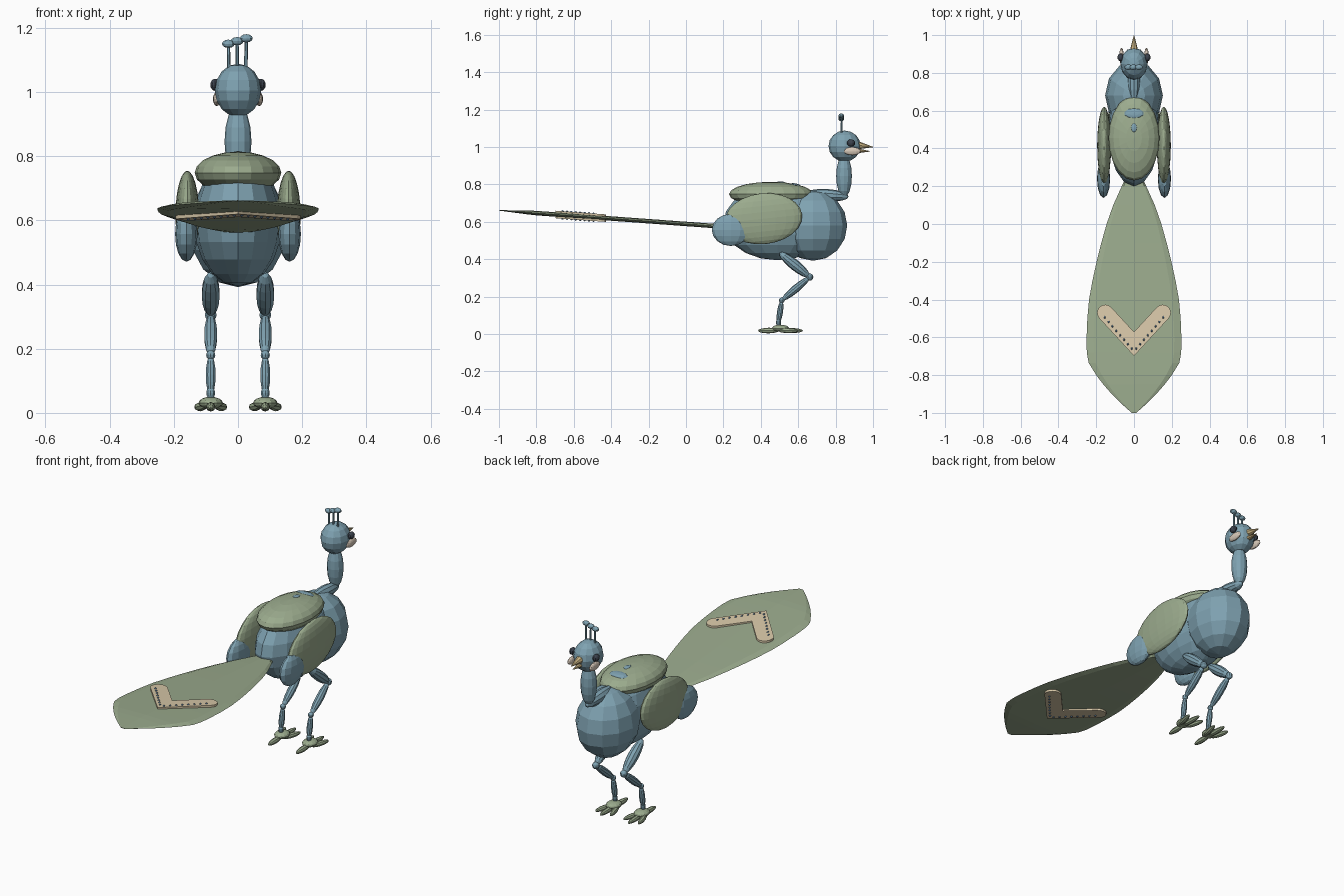
import bpy, bmesh, math
from mathutils import Vector, Matrix

if "Cube" in bpy.data.objects:
    bpy.data.objects.remove(bpy.data.objects["Cube"])


def material(name, rgb):
    m = bpy.data.materials.new(name)
    m.diffuse_color = (*rgb, 1)
    m.use_nodes = True
    m.node_tree.nodes["Principled BSDF"].inputs["Base Color"].default_value = m.diffuse_color
    return m


BLUE = material("dusty_blue", (0.21, 0.36, 0.44))
GREEN = material("sage_green", (0.33, 0.41, 0.27))
CREAM = material("cream", (0.70, 0.59, 0.40))
PALE = material("pale_cheek", (0.69, 0.59, 0.49))
HORN = material("beak_tan", (0.60, 0.46, 0.23))
DARK = material("dark_eye", (0.045, 0.055, 0.075))
DOT = material("deep_blue", (0.12, 0.24, 0.40))


def finish(name, bm, mat):
    bmesh.ops.recalc_face_normals(bm, faces=bm.faces)
    me = bpy.data.meshes.new(name)
    bm.to_mesh(me)
    bm.free()
    me.materials.append(mat)
    ob = bpy.data.objects.new(name, me)
    bpy.context.collection.objects.link(ob)
    return ob


def ellipsoid(name, loc, r, mat, seg=12, rings=8, pitch=0):
    bm = bmesh.new()
    mx = (Matrix.Translation(loc) @ Matrix.Rotation(math.radians(pitch), 4, 'X')
          @ Matrix.Diagonal((*r, 1)))
    bmesh.ops.create_uvsphere(bm, u_segments=seg, v_segments=rings, radius=1, matrix=mx)
    return finish(name, bm, mat)


def limb(name, a, b, r, mat, seg=10, rings=8, flat=1.0):
    """Long ellipsoid stretched from a to b."""
    a, b = Vector(a), Vector(b)
    d = b - a
    bm = bmesh.new()
    mx = (Matrix.Translation((a + b) / 2) @ d.to_track_quat('Z', 'Y').to_matrix().to_4x4()
          @ Matrix.Diagonal((r, r * flat, d.length / 2, 1)))
    bmesh.ops.create_uvsphere(bm, u_segments=seg, v_segments=rings, radius=1, matrix=mx)
    return finish(name, bm, mat)


def cone(name, a, b, r1, r2, mat, seg=8, flat=1.0):
    a, b = Vector(a), Vector(b)
    d = b - a
    bm = bmesh.new()
    mx = (Matrix.Translation((a + b) / 2) @ d.to_track_quat('Z', 'Y').to_matrix().to_4x4()
          @ Matrix.Diagonal((1, flat, 1, 1)))
    bmesh.ops.create_cone(bm, cap_ends=True, segments=seg, radius1=r1, radius2=r2,
                          depth=d.length, matrix=mx)
    return finish(name, bm, mat)


# Torso
ellipsoid("body", (0, 0.49, 0.595), (0.137, 0.29, 0.2), BLUE, 16, 10)
ellipsoid("chest", (0, 0.68, 0.58), (0.153, 0.182, 0.188), BLUE)
ellipsoid("back_saddle", (0, 0.455, 0.748), (0.135, 0.225, 0.066), GREEN, 20, 10)
ellipsoid("front_back_patch", (0, 0.585, 0.797), (0.052, 0.028, 0.009), BLUE, 10, 6, -10)
ellipsoid("rear_back_patch", (0, 0.51, 0.81), (0.016, 0.025, 0.006), BLUE, 8, 6, -5)

# Neck and head
limb("neck_base", (0, 0.64, 0.75), (0, 0.87, 0.735), 0.033, BLUE)
ellipsoid("neck", (0, 0.845, 0.845), (0.042, 0.042, 0.115), BLUE)
ellipsoid("head", (0, 0.848, 1.005), (0.072, 0.086, 0.083), BLUE)
cone("upper_beak", (0, 0.915, 1.01), (0, 1.0, 1.0), 0.023, 0.001, HORN)
cone("lower_beak", (0, 0.915, 0.98), (0, 0.985, 0.977), 0.017, 0.001, HORN, flat=0.8)

# Crest
for base, tip, z in ((-0.028, -0.03, 1.15), (-0.002, -0.003, 1.158), (0.024, 0.026, 1.167)):
    cone("crest_stalk", (base, 0.832, 1.06), (tip, 0.832, z), 0.006, 0.005, BLUE, 6)
    ellipsoid("crest_tip", (tip, 0.83, z), (0.021, 0.015, 0.013), BLUE, 10, 6)

# Paired parts
for side, s in (("left", -1), ("right", 1)):
    ellipsoid(side + "_eye", (s * 0.071, 0.882, 1.022), (0.016, 0.022, 0.019), DARK, 10, 8)
    ellipsoid(side + "_cheek", (s * 0.066, 0.889, 0.978), (0.012, 0.045, 0.022), PALE, 12, 8)

    # Wings
    ellipsoid(side + "_wing", (s * 0.158, 0.415, 0.617), (0.037, 0.207, 0.136), GREEN, 20, 12, 6)
    ellipsoid(side + "_wing_tip", (s * 0.161, 0.24, 0.557), (0.035, 0.102, 0.086), BLUE, 12, 8)

    # Leg segments and joints
    x = s * 0.085
    hip, knee, ankle, heel = (x, 0.5, 0.435), (x, 0.662, 0.305), (x, 0.512, 0.18), (x, 0.493, 0.055)
    limb(side + "_thigh", hip, knee, 0.029, BLUE)
    limb(side + "_shin", knee, ankle, 0.021, BLUE)
    limb(side + "_shank", ankle, heel, 0.016, BLUE)
    ellipsoid(side + "_knee", knee, (0.019,) * 3, BLUE, 10, 8)
    ellipsoid(side + "_ankle", ankle, (0.015,) * 3, BLUE, 10, 8)
    ellipsoid(side + "_heel", (x, 0.495, 0.062), (0.014, 0.014, 0.02), BLUE, 10, 8)

    # Feet
    ellipsoid(side + "_foot", (x, 0.505, 0.031), (0.038, 0.046, 0.019), GREEN, 12, 8)
    for dx0, dx1, y1 in ((-0.018, -0.046, 0.6), (0, 0, 0.625), (0.018, 0.046, 0.6)):
        limb(side + "_toe", (x + dx0, 0.49, 0.02), (x + dx1, y1, 0.018), 0.014, GREEN, 8, 8)
    limb(side + "_back_toe", (x, 0.5, 0.02), (x, 0.385, 0.018), 0.015, GREEN, 8, 8)


# Tail fan: lens-shaped sections that follow a gentle upward slope
def slope(y):
    return 0.578 + 0.0725 * (0.15 - y)


rows = ((0.28, 0.025), (0.2, 0.065), (0.1, 0.11), (0, 0.145), (-0.1, 0.173), (-0.2, 0.198),
        (-0.3, 0.22), (-0.4, 0.238), (-0.5, 0.247), (-0.6, 0.251), (-0.68, 0.25), (-0.735, 0.24),
        (-0.8, 0.2), (-0.85, 0.162), (-0.9, 0.118), (-0.95, 0.068), (-1.0, 0.012))
bm = bmesh.new()
prev = None
for y, w in rows:
    h = 0.012 * min(1, (y + 1.02) / 0.2)
    z = slope(y)
    ring = [bm.verts.new(p) for p in (
        (-w, y, z), (-w * 0.85, y, z + h * 0.7), (0, y, z + h), (w * 0.85, y, z + h * 0.7),
        (w, y, z), (w * 0.85, y, z - h * 0.7), (0, y, z - h), (-w * 0.85, y, z - h * 0.7))]
    if prev:
        for i in range(8):
            bm.faces.new((prev[i], prev[(i + 1) % 8], ring[(i + 1) % 8], ring[i]))
    else:
        bm.faces.new(ring)
    prev = ring
bm.faces.new(prev)
finish("tail_fan", bm, GREEN)

# Chevron with rounded arms, showing above and below the fan
tip = Vector((0.152, -0.47))
bend = Vector((0, -0.635))
ang = math.atan2(tip.y - bend.y, tip.x - bend.x)
r = 0.043
cap = [tip + r * Vector((math.cos(ang + t), math.sin(ang + t)))
       for t in [math.radians(-90 + 22.5 * k) for k in range(9)]]
off = r / math.cos(ang)
outline = ([Vector((0, bend.y - off))] + cap + [Vector((0, bend.y + off))]
           + [Vector((-p.x, p.y)) for p in reversed(cap)])
bm = bmesh.new()
half = 0.02
top = [bm.verts.new((p.x, p.y, slope(p.y) + half)) for p in outline]
low = [bm.verts.new((p.x, p.y, slope(p.y) - half)) for p in outline]
n = len(outline)
m = n // 2
for ring in (top, low):
    # one face per arm, split along the centre line
    bm.faces.new(ring[:m + 1])
    bm.faces.new(ring[m:] + ring[:1])
for i in range(n):
    j = (i + 1) % n
    bm.faces.new((top[i], top[j], low[j], low[i]))
finish("tail_chevron", bm, CREAM)

# Row of beads along the chevron
count = 8
for k in range(count):
    p = Vector((0.012, -0.66)).lerp(Vector((0.155, -0.495)), k / (count - 1))
    for s in (-1, 1):
        ellipsoid("chevron_bead", (s * p.x, p.y, slope(p.y)), (0.008, 0.011, 0.026), DOT, 8, 6)
